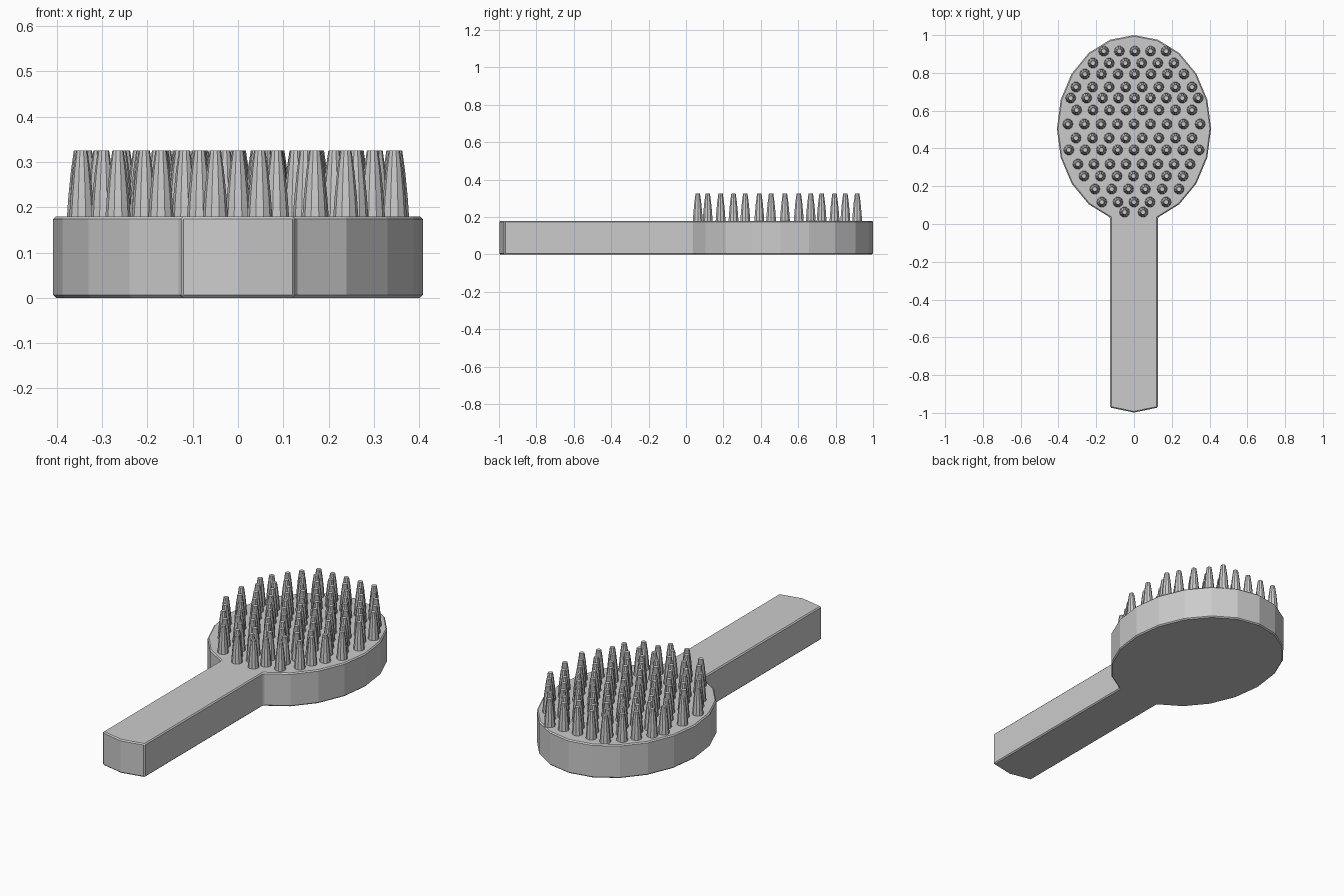
import bpy, bmesh, math

if "Cube" in bpy.data.objects:
    bpy.data.objects.remove(bpy.data.objects["Cube"])

THICK = 0.18
TIP = 0.325


def make_object(name, bm):
    bmesh.ops.recalc_face_normals(bm, faces=bm.faces)
    mesh = bpy.data.meshes.new(name)
    bm.to_mesh(mesh)
    bm.free()
    obj = bpy.data.objects.new(name, mesh)
    bpy.context.collection.objects.link(obj)
    return obj


# Paddle: 20-sided oval head running into a straight handle with a pointed end
outline = []
for i in range(-4, 15):
    a = math.radians(18 * i)
    outline.append((0.408 * math.cos(a), 0.505 + 0.495 * math.sin(a)))
w = outline[0][0]
outline += [(-w, -0.972), (0, -0.998), (w, -0.972)]

bm = bmesh.new()
base = bm.faces.new([bm.verts.new((x, y, 0)) for x, y in outline])
top = bmesh.ops.extrude_face_region(bm, geom=[base])["geom"]
bmesh.ops.translate(bm, vec=(0, 0, THICK),
                    verts=[g for g in top if isinstance(g, bmesh.types.BMVert)])
# extrusion may leave the base open, so make sure it is capped
bmesh.ops.holes_fill(bm, edges=[e for e in bm.edges if e.is_boundary])
body = make_object("paddle_body", bm)
bevel = body.modifiers.new("edge_bevel", 'BEVEL')
bevel.width = 0.006
bevel.segments = 1
bevel.limit_method = 'ANGLE'

# Bristles: staggered rows given as y, first x, last x, count
rows = [
    (0.915, -0.160, 0.170, 5), (0.852, -0.217, 0.212, 6),
    (0.794, -0.260, 0.265, 7), (0.725, -0.307, 0.307, 8),
    (0.667, -0.335, 0.340, 9), (0.603, -0.304, 0.307, 8),
    (0.529, -0.350, 0.350, 9), (0.455, -0.307, 0.307, 8),
    (0.392, -0.345, 0.345, 9), (0.317, -0.297, 0.297, 8),
    (0.254, -0.265, 0.260, 7), (0.185, -0.207, 0.238, 6),
    (0.116, -0.170, 0.170, 5), (0.063, -0.050, 0.048, 2),
]
# bristle profile as radius, height
profile = [(0.028, THICK - 0.005), (0.0245, 0.225), (0.019, 0.28), (0.0125, TIP)]
SIDES = 10


def add_bristle(bm, cx, cy):
    rings = []
    for r, z in profile:
        rings.append([bm.verts.new((cx + r * math.cos(2 * math.pi * k / SIDES),
                                    cy + r * math.sin(2 * math.pi * k / SIDES), z))
                      for k in range(SIDES)])
    for lo, hi in zip(rings, rings[1:]):
        for k in range(SIDES):
            n = (k + 1) % SIDES
            bm.faces.new((lo[k], lo[n], hi[n], hi[k]))
    bm.faces.new(rings[-1])
    bm.faces.new(rings[0][::-1])


bm = bmesh.new()
for y, x0, x1, count in rows:
    for i in range(count):
        add_bristle(bm, x0 + (x1 - x0) * i / (count - 1), y)
make_object("bristles", bm)
